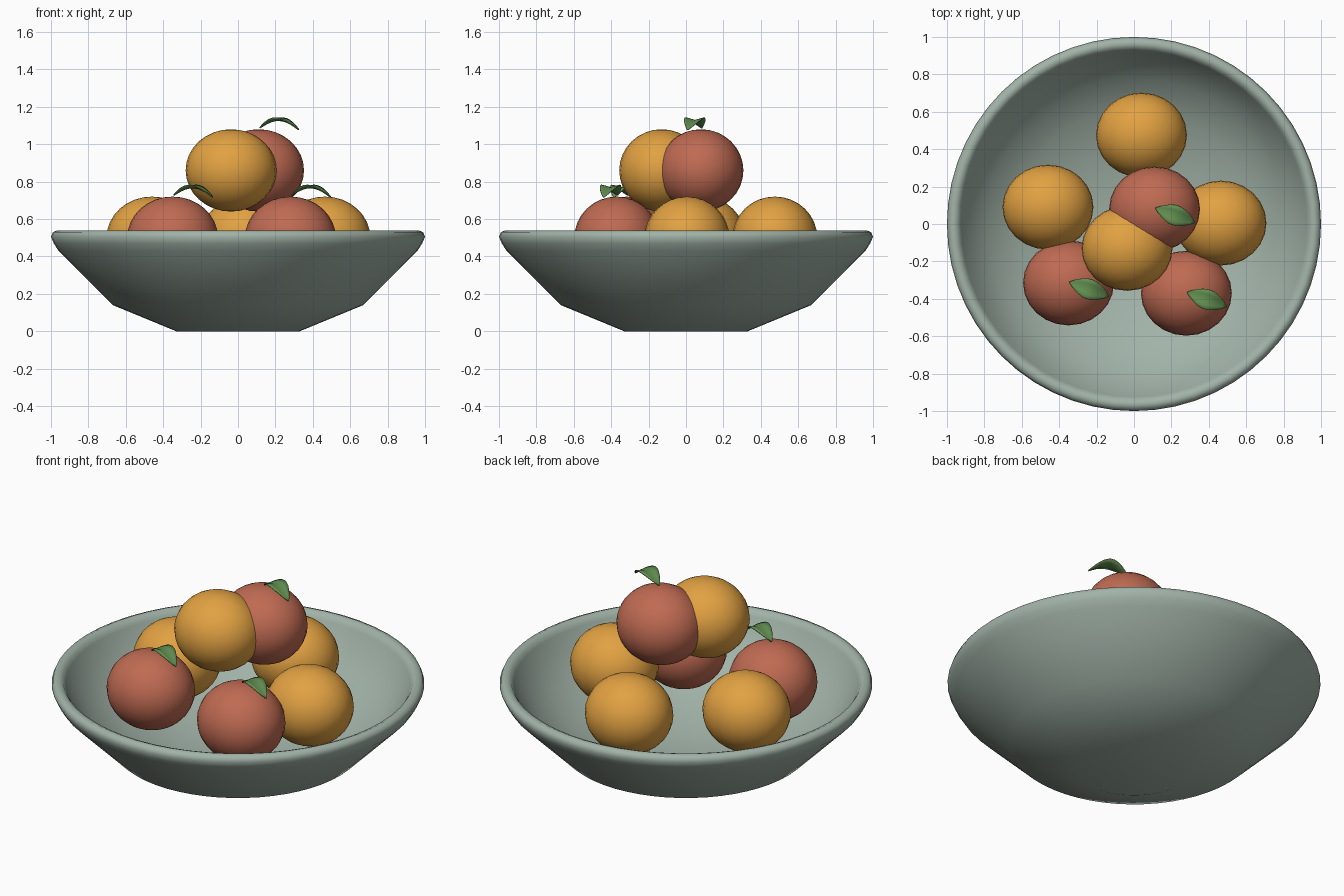
import bpy, bmesh, math
from mathutils import Matrix, Vector

cube = bpy.data.objects.get("Cube")
if cube:
    bpy.data.objects.remove(cube, do_unlink=True)


def material(name, rgb):
    m = bpy.data.materials.new(name)
    m.use_nodes = True
    m.diffuse_color = (*rgb, 1)
    m.node_tree.nodes["Principled BSDF"].inputs["Base Color"].default_value = (*rgb, 1)
    return m


SAGE = material("sage glaze", (0.36, 0.45, 0.39))
ORANGE = material("orange peel", (0.76, 0.36, 0.055))
RED = material("red skin", (0.52, 0.145, 0.085))
GREEN = material("leaf green", (0.12, 0.27, 0.08))


def make(name, bm, mat, angle=60):
    bmesh.ops.recalc_face_normals(bm, faces=bm.faces)
    mesh = bpy.data.meshes.new(name)
    bm.to_mesh(mesh)
    bm.free()
    mesh.materials.append(mat)
    ob = bpy.data.objects.new(name, mesh)
    bpy.context.collection.objects.link(ob)
    bpy.ops.object.select_all(action='DESELECT')
    ob.select_set(True)
    bpy.context.view_layer.objects.active = ob
    bpy.ops.object.shade_smooth_by_angle(angle=math.radians(angle))
    return ob


# Bowl: closed lathe profile, outside then over the lip and down the inside
profile = [(0, 0), (0.33, 0), (0.67, 0.14), (0.96, 0.43), (0.985, 0.47),
           (1.0, 0.505), (0.99, 0.53), (0.965, 0.54), (0.94, 0.53), (0.925, 0.505),
           (0.89, 0.43), (0.78, 0.30), (0.62, 0.19), (0.32, 0.08), (0, 0.06)]
bm = bmesh.new()
verts = [bm.verts.new((r, 0, z)) for r, z in profile]
edges = [bm.edges.new(pair) for pair in zip(verts, verts[1:])]
bmesh.ops.spin(bm, geom=verts + edges, axis=(0, 0, 1), cent=(0, 0, 0),
               steps=56, angle=math.tau, use_duplicate=False)
bmesh.ops.remove_doubles(bm, verts=bm.verts, dist=0.0005)
make("bowl", bm, SAGE)


def fruit(name, place, mat):
    bm = bmesh.new()
    bmesh.ops.create_uvsphere(bm, u_segments=24, v_segments=16, radius=1)
    bmesh.ops.transform(bm, matrix=Matrix.Diagonal((0.243, 0.227, 0.22, 1)), verts=bm.verts)
    make(name, bm, mat).location = place


def leaf(name, place):
    # Arched blade with both edges lifted above the midrib
    bm = bmesh.new()
    n = 10
    rows = []
    for i in range(n + 1):
        t = i / n
        arch = math.sin(math.pi * t)
        half = 0.003 + 0.05 * arch ** 0.9
        rows.append([bm.verts.new((0.225 * t, s * half,
                                   0.045 * arch - 0.01 * t + 0.014 * abs(s) * arch))
                     for s in (-1, -0.5, 0, 0.5, 1)])
    for a, b in zip(rows, rows[1:]):
        for j in range(4):
            bm.faces.new((a[j], b[j], b[j + 1], a[j + 1]))
    ob = make(name, bm, GREEN)
    ob.location = Vector(place) + Vector((0.005, 0.005, 0.23))
    ob.rotation_euler.z = math.radians(-20)
    thick = ob.modifiers.new("thickness", 'SOLIDIFY')
    thick.thickness = 0.006


# Fruit: a lower ring of five with two resting on top
LOW, HIGH = 0.50, 0.86
oranges = {"back": (0.04, 0.475, LOW), "right": (-0.46, 0.09, LOW),
           "left": (0.465, 0.005, LOW), "top": (-0.037, -0.13, HIGH)}
reds = {"front_right": (-0.35, -0.315, LOW), "front_left": (0.28, -0.37, LOW),
        "top": (0.11, 0.08, HIGH)}
for key, place in oranges.items():
    fruit("orange_fruit_" + key, place, ORANGE)
for key, place in reds.items():
    fruit("red_fruit_" + key, place, RED)
    leaf("leaf_" + key, place)
